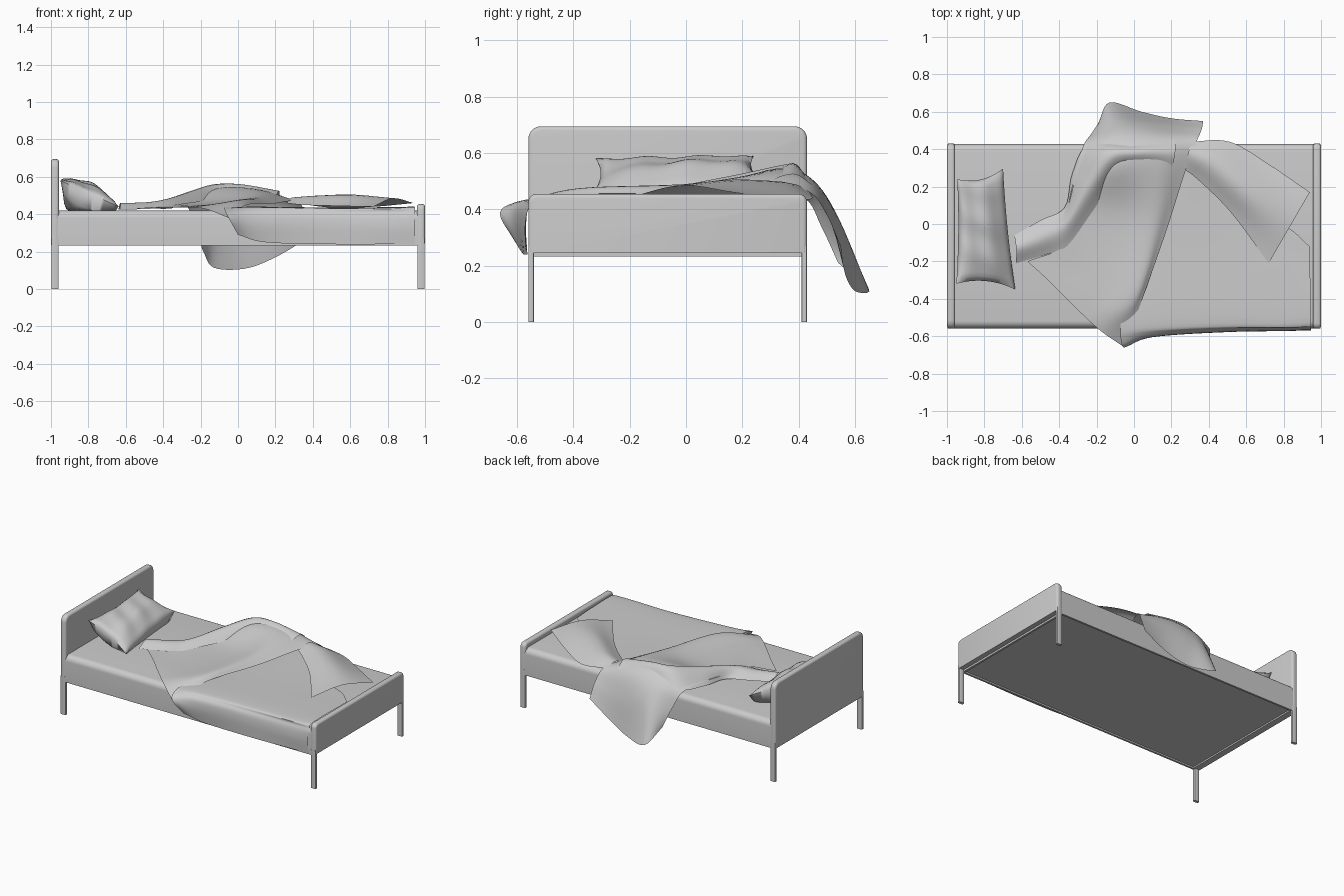
import bpy, bmesh, math
from mathutils import Vector

if "Cube" in bpy.data.objects:
    bpy.data.objects.remove(bpy.data.objects["Cube"])


def finish(name, bm, angle=40):
    me = bpy.data.meshes.new(name)
    bm.to_mesh(me)
    bm.free()
    ob = bpy.data.objects.new(name, me)
    bpy.context.collection.objects.link(ob)
    bpy.ops.object.select_all(action='DESELECT')
    ob.select_set(True)
    bpy.context.view_layer.objects.active = ob
    bpy.ops.object.shade_smooth_by_angle(angle=math.radians(angle))
    return ob


def box(name, lo, hi, bevels=(), recess=0):
    """Box between two corners; bevels = (edge test on midpoint, radius, segments)."""
    bm = bmesh.new()
    bmesh.ops.create_cube(bm, size=1)
    lo, hi = Vector(lo), Vector(hi)
    for v in bm.verts:
        v.co = Vector([lo[i] + (v.co[i] + .5) * (hi[i] - lo[i]) for i in range(3)])
    for test, r, seg in bevels:
        es = [e for e in bm.edges if test((e.verts[0].co + e.verts[1].co) / 2, e)]
        bmesh.ops.bevel(bm, geom=es, offset=r, segments=seg, profile=.5, affect='EDGES')
    if recess:
        # sunken panel on the underside
        bm.normal_update()
        f = [f for f in bm.faces if f.normal.z < -.9]
        bmesh.ops.inset_region(bm, faces=f, thickness=.02)
        bmesh.ops.inset_region(bm, faces=f, thickness=.001, depth=-recess)
    return finish(name, bm)


def spline(pts, n):
    """Catmull-Rom curve through points, n steps per span."""
    p = [2 * pts[0] - pts[1]] + pts + [2 * pts[-1] - pts[-2]]
    out = []
    for i in range(1, len(p) - 2):
        a, b, c, d = p[i - 1:i + 3]
        for k in range(n):
            t = k / n
            out.append(.5 * (2 * b + (c - a) * t + (2 * a - 5 * b + 4 * c - d) * t * t
                             + (3 * b - a - 3 * c + d) * t ** 3))
    return out + [pts[-1].copy()]


def grid_faces(bm, grid):
    vs = [[bm.verts.new(p) for p in row] for row in grid]
    for r0, r1 in zip(vs, vs[1:]):
        for i in range(len(r0) - 1):
            bm.faces.new((r0[i], r0[i + 1], r1[i + 1], r1[i]))


def cloth(name, rows, n=6):
    """Smooth cloth surface lofted through rows of control points."""
    rows = [spline([Vector(p) for p in r], n) for r in rows]
    cols = [spline(list(c), n) for c in zip(*rows)]
    bm = bmesh.new()
    grid_faces(bm, cols)
    bm.normal_update()
    if sum(f.normal.z * f.calc_area() for f in bm.faces) < 0:
        bmesh.ops.reverse_faces(bm, faces=bm.faces[:])
    return finish(name, bm, 60)


Y0, Y1 = -.56, .43


def span(e, axis):
    return abs(e.verts[0].co[axis] - e.verts[1].co[axis])


# headboard and footboard: rounded upper corners, softened rims
for name, x0, x1, zb, zt, r in (("headboard", -1, -.957, .235, .695, .045),
                                ("footboard", .957, 1, .245, .455, .03)):
    top_corner = lambda m, e: m.z > zt - .001 and min(m.y - Y0, Y1 - m.y) < .001 and span(e, 0) > .01
    rim = lambda m, e: span(e, 0) < .001 and m.z > zb + .01
    box(name, (x0, Y0, zb), (x1, Y1, zt), [(top_corner, r, 5), (rim, .014, 3)])
    # legs
    for side, ya, yb in (("front", Y0, Y0 + .02), ("back", Y1 - .02, Y1)):
        box(f"{name}_{side}_leg", (x0 + .002, ya, 0), (x1 - .002, yb, .27),
            [(lambda m, e: span(e, 2) > .1, .005, 2)])

# mattress base with rounded long top edges and a recessed underside
box("mattress", (-.965, Y0 + .002, .232), (.965, Y1 - .002, .42),
    [(lambda m, e: m.z > .41 and span(e, 0) > 1, .04, 6)], recess=.01)

# pillow: tilted, pinched corners, wrinkled
corner = {(-1, -1): Vector((-.95, -.32, .58)), (1, -1): Vector((-.635, -.35, .44)),
          (-1, 1): Vector((-.945, .24, .59)), (1, 1): Vector((-.70, .295, .48))}
bm = bmesh.new()
N = 24
for s in (1, -1):
    grid = []
    for i in range(N + 1):
        row = []
        for j in range(N + 1):
            u, v = 2 * i / N - 1, 2 * j / N - 1
            p = sum((c * (1 + a * u) * (1 + b * v) / 4 for (a, b), c in corner.items()), Vector())
            p.x -= .008 * u * (1 - v * v)
            p.y -= .03 * v * (1 - u * u)
            # the back edge sags between its corners
            p.z -= .035 * (1 - u) / 2 * (1 - v * v)
            puff = max(0, (1 - u * u) * (1 - v * v))
            p.z += (.065 * puff ** .5 if s > 0 else -.17 * puff ** .35)
            p.z += .012 * s * puff ** .5 * math.sin(4 * u + 5 * v) * math.cos(4 * v - 2 * u)
            p.z = max(p.z, .421)
            row.append(p)
        grid.append(row if s > 0 else row[::-1])
    grid_faces(bm, grid)
bmesh.ops.remove_doubles(bm, verts=bm.verts[:], dist=.0005)
bmesh.ops.recalc_face_normals(bm, faces=bm.faces[:])
finish("pillow", bm, 70)

# lower blanket layer draped over the front side
cloth("blanket_lower", [
    [(.1, .4, .435), (-.05, -.1, .435), (-.07, -.5, .437), (-.07, -.62, .42), (-.05, -.66, .38), (.0, -.61, .29)],
    [(.3, .35, .437), (.2, -.1, .435), (.1, -.5, .44), (.1, -.585, .42), (.1, -.605, .36), (.15, -.585, .25)],
    [(.5, .25, .432), (.5, -.1, .432), (.5, -.5, .435), (.5, -.56, .41), (.5, -.577, .35), (.5, -.575, .24)],
    [(.75, .0, .432), (.8, -.05, .434), (.8, -.5, .437), (.8, -.555, .41), (.8, -.572, .34), (.8, -.567, .24)],
    [(.935, -.13, .434), (.94, -.15, .435), (.945, -.5, .44), (.945, -.555, .41), (.945, -.568, .34), (.945, -.563, .24)]])

# folded-over blanket layer, hanging off the back side
cloth("blanket_fold", [
    [(-.57, -.2, .43), (-.45, -.31, .435), (-.3, -.46, .437), (-.18, -.57, .43), (-.05, -.66, .38)],
    [(-.37, -.11, .445), (-.26, -.22, .445), (-.12, -.32, .455), (0, -.38, .475), (.045, -.4, .45)],
    [(-.35, .1, .455), (-.22, .08, .46), (-.05, .05, .47), (.1, 0, .49), (.175, -.03, .455)],
    [(-.31, .28, .46), (-.16, .3, .525), (-.03, .32, .545), (.15, .32, .525), (.27, .27, .47)],
    [(-.27, .42, .44), (-.14, .44, .49), (0, .45, .505), (.17, .45, .49), (.33, .43, .465)],
    [(-.23, .48, .34), (-.12, .54, .36), (0, .54, .36), (.18, .52, .35), (.36, .5, .38)],
    [(-.19, .54, .21), (-.13, .65, .115), (.04, .6, .11), (.2, .565, .17), (.37, .55, .27)]])

# rolled ridge running from the pillow to the fold
cloth("blanket_ridge", [
    [(-.64, -.06, .425), (-.63, -.13, .46), (-.63, -.21, .425)],
    [(-.5, .02, .43), (-.48, -.07, .465), (-.46, -.16, .43)],
    [(-.37, .09, .43), (-.37, 0, .485), (-.36, -.12, .445)],
    [(-.33, .27, .44), (-.25, .2, .525), (-.22, .07, .465)],
    [(-.24, .43, .45), (-.13, .36, .56), (-.1, .24, .48)],
    [(.0, .44, .5), (.02, .38, .56), (.03, .29, .5)],
    [(.22, .45, .485), (.22, .38, .525), (.2, .28, .495)]])

# turned-back blanket corner toward the foot
cloth("blanket_corner", [
    [(.3, .44, .46), (.29, .38, .49), (.26, .3, .46)],
    [(.51, .44, .435), (.43, .32, .5), (.35, .23, .45)],
    [(.72, .32, .44), (.62, .16, .505), (.52, .06, .445)],
    [(.94, .17, .46), (.83, -.02, .485), (.72, -.21, .44)]])
